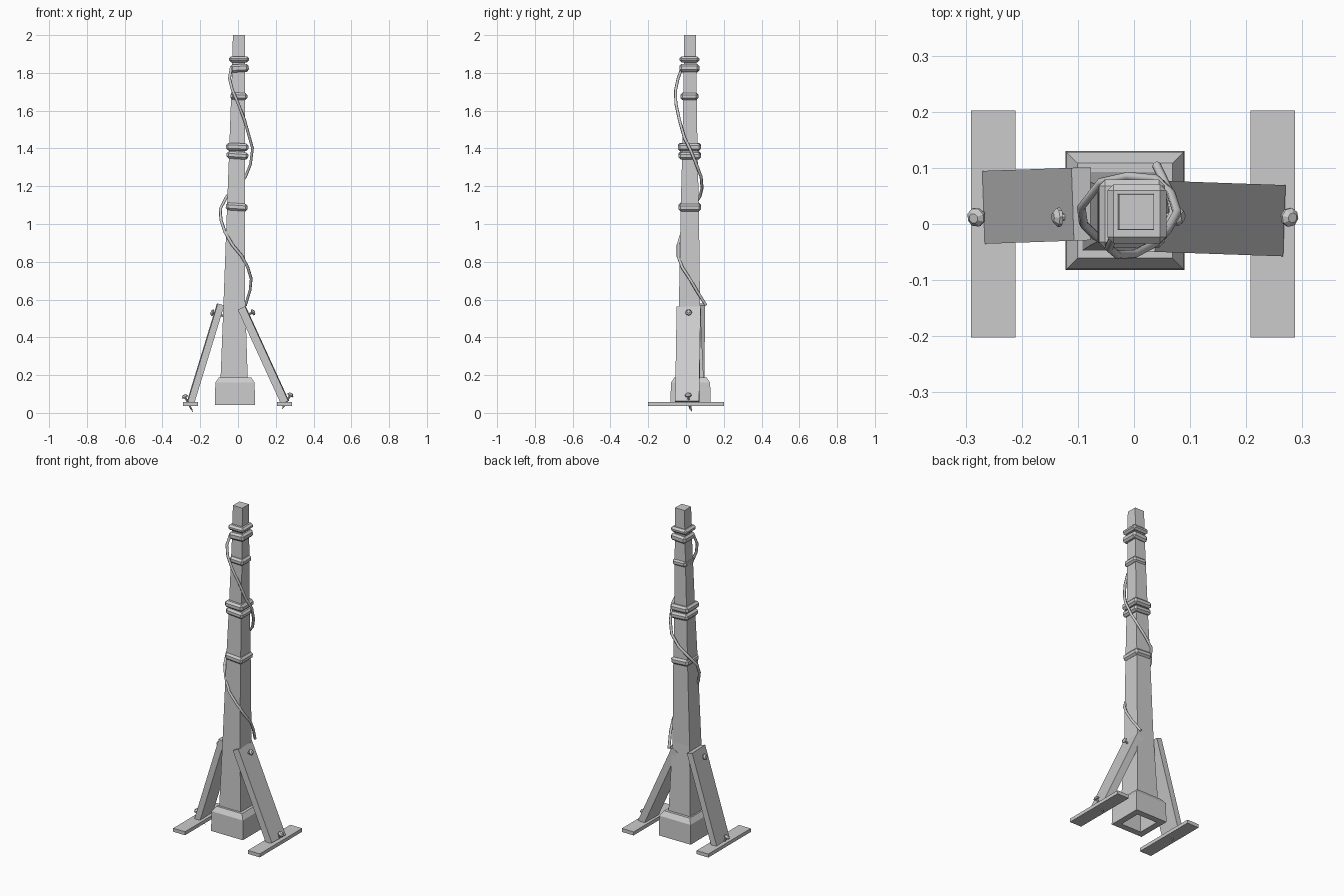
import bpy, bmesh, math
from mathutils import Vector, Matrix

if "Cube" in bpy.data.objects:
    bpy.data.objects.remove(bpy.data.objects["Cube"])


def make_object(name, bm):
    bmesh.ops.recalc_face_normals(bm, faces=bm.faces)
    mesh = bpy.data.meshes.new(name)
    bm.to_mesh(mesh)
    bm.free()
    ob = bpy.data.objects.new(name, mesh)
    bpy.context.collection.objects.link(ob)
    return ob


def loft_rects(name, sections):
    """Square tube through (z, x0, x1, y0, y1) sections, capped at both ends."""
    bm = bmesh.new()
    rings = [[bm.verts.new(p) for p in ((a, c, z), (b, c, z), (b, d, z), (a, d, z))]
             for z, a, b, c, d in sections]
    for lo, hi in zip(rings, rings[1:]):
        for i in range(4):
            j = (i + 1) % 4
            bm.faces.new((lo[i], lo[j], hi[j], hi[i]))
    bm.faces.new(rings[0])
    bm.faces.new(rings[-1])
    return make_object(name, bm)


def box(name, center, size, rot=Matrix.Identity(3), bevel=0):
    bm = bmesh.new()
    bmesh.ops.create_cube(bm, size=1)
    bmesh.ops.scale(bm, vec=size, verts=bm.verts)
    if bevel:
        bmesh.ops.bevel(bm, geom=bm.edges[:], offset=bevel, segments=1, affect='EDGES')
    bm.transform(Matrix.Translation(center) @ rot.to_4x4())
    return make_object(name, bm)


def bolt(name, head, tip):
    """Low domed head with a tapered shank, head centre to tip."""
    head, tip = Vector(head), Vector(tip)
    length = (tip - head).length
    profile = [(0.009, -0.011), (0.017, -0.003), (0.017, 0.003), (0.006, 0.006), (0.005, length * 0.8)]
    n = 8
    bm = bmesh.new()
    rings = [[bm.verts.new((r * math.cos(i * math.tau / n), r * math.sin(i * math.tau / n), z))
              for i in range(n)] for r, z in profile]
    for lo, hi in zip(rings, rings[1:]):
        for i in range(n):
            j = (i + 1) % n
            bm.faces.new((lo[i], lo[j], hi[j], hi[i]))
    bm.faces.new(rings[0])
    end = bm.verts.new((0, 0, length))
    for i in range(n):
        bm.faces.new((rings[-1][i], rings[-1][(i + 1) % n], end))
    rot = (tip - head).to_track_quat('Z', 'Y').to_matrix().to_4x4()
    bm.transform(Matrix.Translation(head) @ rot)
    return make_object(name, bm)


# Tapered post
loft_rects("post", [
    (0.165, -0.093, 0.052, -0.048, 0.094), (0.60, -0.076, 0.038, -0.037, 0.074),
    (1.09, -0.058, 0.037, -0.028, 0.068), (1.38, -0.047, 0.036, -0.020, 0.061),
    (1.80, -0.032, 0.036, -0.012, 0.055), (2.00, -0.027, 0.036, -0.010, 0.053)])

# Base block with chamfered top and hollow underside
cx, cy = -0.016, 0.024
loft_rects("base_block", [
    (z, cx - h, cx + h, cy - h, cy + h) for z, h in
    ((0.16, 0.06), (0.042, 0.068), (0.042, 0.106), (0.16, 0.104), (0.188, 0.085), (0.188, 0.06))])

# Collars: z, centre x, width x, centre y, width y, height, tilt
collars = [
    (1.872, 0.005, 0.105, 0.018, 0.105, 0.032, 0),
    (1.825, 0.008, 0.098, 0.018, 0.105, 0.042, -3),
    (1.676, 0.005, 0.090, 0.018, 0.094, 0.038, 2),
    (1.408, -0.004, 0.118, 0.018, 0.122, 0.040, 2),
    (1.363, -0.003, 0.115, 0.020, 0.118, 0.038, 4),
    (1.090, -0.007, 0.115, 0.020, 0.118, 0.040, 4)]
for i, (z, x, wx, y, wy, h, tilt) in enumerate(collars):
    box(f"collar_{i + 1}", (x, y, z), (wx, wy, h),
        Matrix.Rotation(math.radians(tilt), 3, 'Y'), bevel=0.011)

# Foot planks
for side, x in (("left", -0.251), ("right", 0.247)):
    box(f"foot_plank_{side}", (x, 0, 0.048), (0.079, 0.404, 0.021))

# Slanted braces with their bolts
braces = [
    ("left", (-0.251, 0.030, 0.055), (-0.092, 0.036, 0.574), 0.036, 0.130, 2,
     ((-0.281, 0.012, 0.085), (-0.238, 0.030, 0.004)), ((-0.134, 0.012, 0.530), (-0.050, 0.016, 0.505))),
    ("right", (0.249, 0.007, 0.055), (0.020, 0.014, 0.555), 0.042, 0.127, -2,
     ((0.277, 0.012, 0.094), (0.232, 0.020, 0.018)), ((0.078, 0.014, 0.532), (0.010, 0.016, 0.498)))]
for side, foot, top, thick, width, yaw, low, high in braces:
    a, b = Vector(foot), Vector(top)
    d = b - a
    rot = Matrix.Rotation(math.radians(yaw), 3, 'Z') @ Matrix.Rotation(math.atan2(d.x, d.z), 3, 'Y')
    box(f"brace_{side}", (a + b) / 2, (thick, width, d.length), rot)
    bolt(f"lower_bolt_{side}", *low)
    bolt(f"upper_bolt_{side}", *high)

# Cable winding up the post
path = [(.04, .105, .57), (.064, .055, .65), (.07, .02, .71), (.052, -.02, .77), (.02, -.042, .83),
        (-.03, -.042, .89), (-.07, -.02, .96), (-.09, 0, 1.02), (-.094, .03, 1.08), (-.06, .074, 1.145),
        (-.01, .085, 1.19), (.04, .08, 1.25), (.066, .055, 1.315), (.077, .02, 1.40), (.060, -.01, 1.46),
        (.035, -.035, 1.55), (0, -.054, 1.64), (-.03, -.055, 1.71), (-.045, -.042, 1.77), (-.035, -.02, 1.83)]
curve = bpy.data.curves.new("cable", 'CURVE')
curve.dimensions = '3D'
curve.bevel_depth = 0.008
curve.bevel_resolution = 1
curve.use_fill_caps = True
spline = curve.splines.new('POLY')
spline.points.add(len(path) - 1)
for p, co in zip(spline.points, path):
    p.co = (*co, 1)
bpy.context.collection.objects.link(bpy.data.objects.new("cable", curve))
